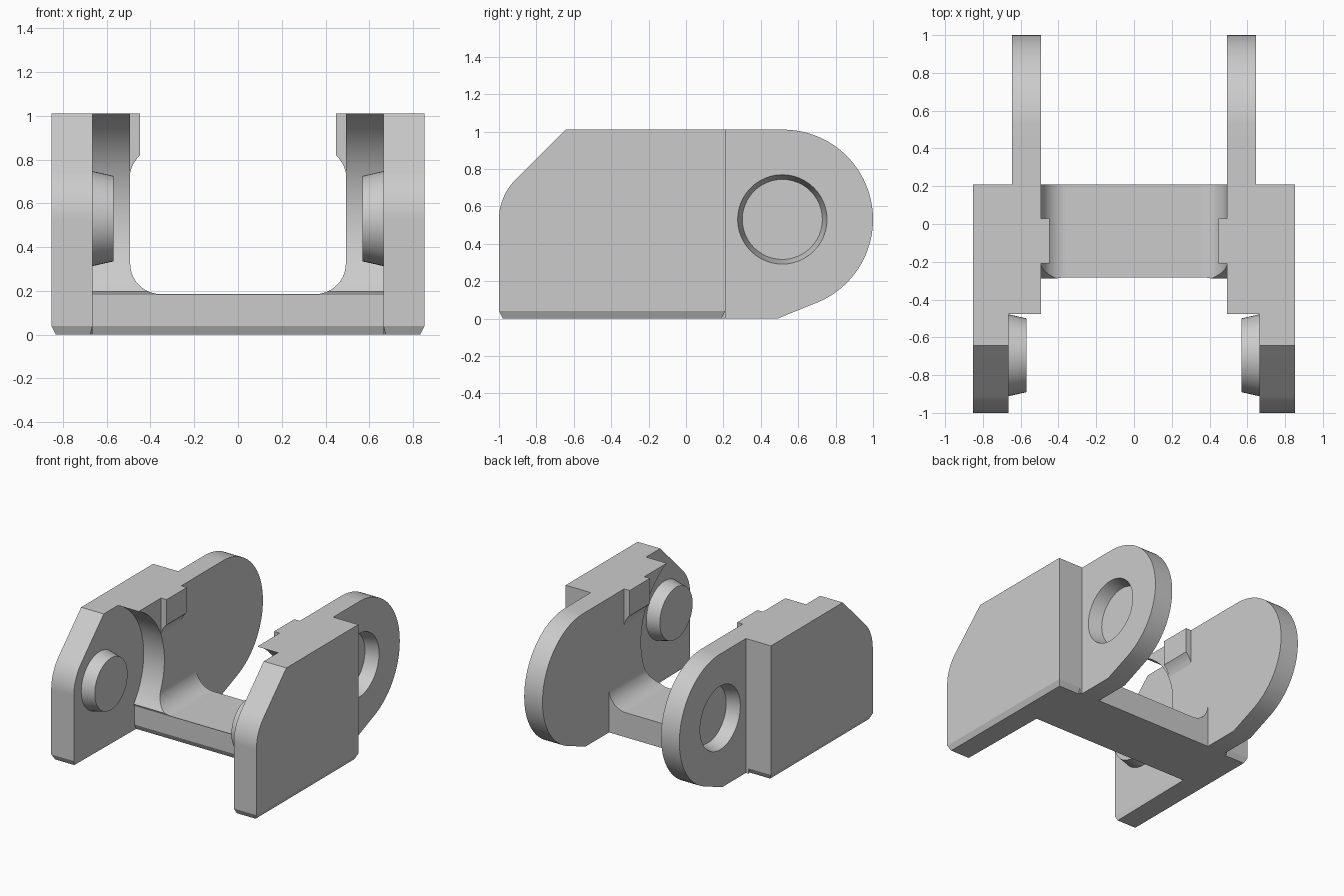
import bpy, bmesh, math
from mathutils import Matrix, Vector

cube = bpy.data.objects.get("Cube")
if cube:
    bpy.data.objects.remove(cube, do_unlink=True)

# Main dimensions
INNER, LUG_OUT, CHEEK_IN, CHEEK_OUT = 0.493, 0.645, 0.665, 0.853
TOP, BACK, AXIS_Z = 1.01, 0.21, 0.53
PIN_Y, HOLE_Y = -0.70, 0.515

metal = bpy.data.materials.new("grey_metal")
metal.use_nodes = True
metal.diffuse_color = (0.6, 0.6, 0.6, 1)
metal.node_tree.nodes["Principled BSDF"].inputs["Base Color"].default_value = (0.6, 0.6, 0.6, 1)


def arc(cx, cy, r, start, end, steps):
    angles = [math.radians(start + (end - start) * i / steps) for i in range(steps + 1)]
    return [(cx + r * math.cos(a), cy + r * math.sin(a)) for a in angles]


def make(name, bm):
    bmesh.ops.recalc_face_normals(bm, faces=bm.faces)
    mesh = bpy.data.meshes.new(name)
    bm.to_mesh(mesh)
    bm.free()
    mesh.materials.append(metal)
    obj = bpy.data.objects.new(name, mesh)
    bpy.context.collection.objects.link(obj)
    return obj


def prism(points, axis, low, high):
    """Extrude a (y, z) profile along x, or an (x, z) profile along y."""
    bm = bmesh.new()
    place = (lambda p: (low, *p)) if axis == "x" else (lambda p: (p[0], low, p[1]))
    face = bm.faces.new([bm.verts.new(place(p)) for p in points])
    moved = bmesh.ops.extrude_face_region(bm, geom=[face])["geom"]
    shift = Vector((high - low, 0, 0)) if axis == "x" else Vector((0, high - low, 0))
    bmesh.ops.translate(bm, vec=shift, verts=[v for v in moved if isinstance(v, bmesh.types.BMVert)])
    return bm


def cone(x1, x2, r1, r2, y):
    bm = bmesh.new()
    matrix = Matrix.Translation(((x1 + x2) / 2, y, AXIS_Z)) @ Matrix.Rotation(math.pi / 2, 4, "Y")
    bmesh.ops.create_cone(bm, cap_ends=True, segments=48, radius1=r1, radius2=r2,
                          depth=x2 - x1, matrix=matrix)
    return bm


def activate(obj):
    bpy.ops.object.select_all(action="DESELECT")
    obj.select_set(True)
    bpy.context.view_layer.objects.active = obj


def cut(obj, cutter):
    cutter.hide_render = True
    mod = obj.modifiers.new("cut", "BOOLEAN")
    mod.operation, mod.solver, mod.object = "DIFFERENCE", "EXACT", cutter
    activate(obj)
    bpy.ops.object.modifier_apply(modifier=mod.name)
    bpy.data.objects.remove(cutter, do_unlink=True)


def finish(obj, mirrored=True):
    activate(obj)
    bpy.ops.object.shade_smooth_by_angle(angle=math.radians(25))
    if mirrored:
        obj.modifiers.new("mirror", "MIRROR")
    weighted = obj.modifiers.new("even_shading", "WEIGHTED_NORMAL")
    weighted.keep_sharp = True


# U-shaped body: crossbar, fillets and both inner walls
r, floor = 0.14, 0.185
half = arc(INNER - r, floor + r, r, -90, 0, 10) + [(INNER, TOP), (CHEEK_IN, TOP), (CHEEK_IN, 0)]
body = make("crossbar_body", prism(half + [(-x, z) for x, z in reversed(half)], "y", -0.6, BACK))

# Round clearance in front of the body
clearance = arc(PIN_Y, AXIS_Z, 0.53, 75, -39, 32)
clearance += [(-0.28, 0.18), (-0.28, 0.04), (-0.255, -0.01), (-1.4, -0.01), (-1.4, 1.2), (-0.6, 1.2)]
cut(body, make("clearance_cutter", prism(clearance, "x", -0.9, 0.9)))
finish(body, mirrored=False)

# Outer cheeks with chamfered lower edges
profile = [(-0.98, 0), (0.19, 0), (BACK, 0.04), (BACK, TOP), (-0.644, TOP)]
profile += arc(PIN_Y, AXIS_Z, 0.3, 135, 180, 10) + [(-1, 0.04)]
bm = prism(profile, "x", CHEEK_IN, CHEEK_OUT)
for point, normal in (((0, 0, 0.04), (0, 0, 1)), ((0, -0.28, 0), (0, 1, 0))):
    bmesh.ops.bisect_plane(bm, geom=bm.verts[:] + bm.edges[:] + bm.faces[:],
                           plane_co=point, plane_no=normal)
for v in bm.verts:
    if v.co.z < 0.01:
        if v.co.x > 0.8:
            v.co.x -= 0.02
        elif v.co.y < -0.5:
            v.co.x += 0.01
finish(make("outer_cheek", bm))

# Rounded rear lugs with blind conical holes
profile = [(BACK, 0), (0.49, 0)] + arc(0.52, AXIS_Z, 0.48, -70, 90, 48) + [(BACK, TOP)]
lug = make("rear_lug", prism(profile, "x", INNER, LUG_OUT))
cut(lug, make("hole_cutter", cone(0.545, 0.665, 0.214, 0.244, HOLE_Y)))
finish(lug)

# Tapered front pins
finish(make("front_pin", cone(0.568, CHEEK_IN, 0.195, 0.217, PIN_Y + 0.005)))

# Small stop tabs on the inner walls
tab = [(INNER, TOP), (0.447, TOP), (0.447, 0.82), (0.462, 0.805), (0.482, 0.775), (INNER, 0.74)]
finish(make("stop_tab", prism(tab, "y", -0.21, 0.03)))
